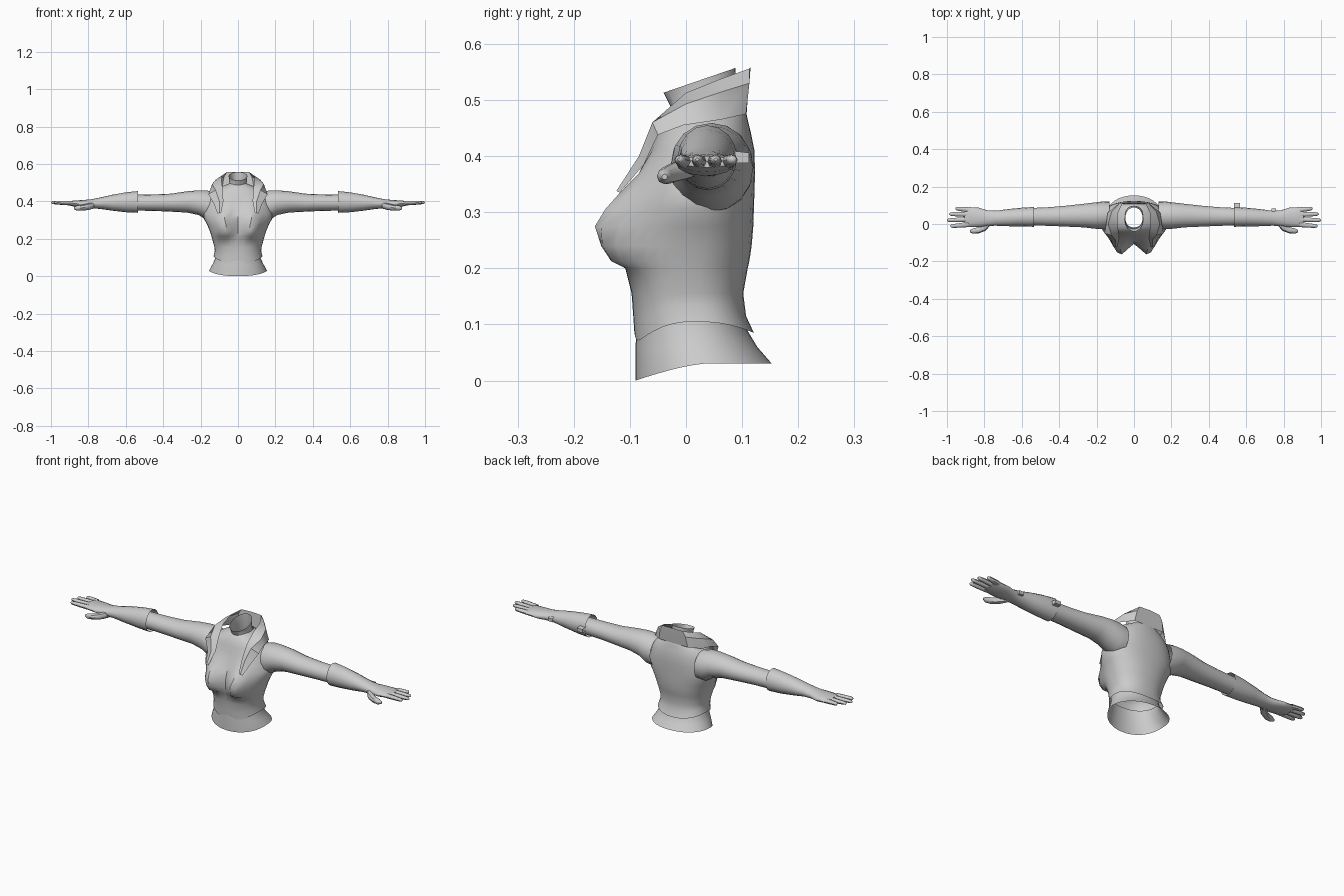
import bpy, bmesh
from math import sin, cos, pi, exp, copysign


def loft(name, rows, closed=True, cap=False, mirror=False, angle=45):
    """Skin consecutive rows of points into one smooth-shaded object."""
    bm = bmesh.new()
    vs = [[bm.verts.new(p) for p in r] for r in rows]
    n = len(rows[0])
    for a, b in zip(vs, vs[1:]):
        for i in range(n if closed else n - 1):
            j = (i + 1) % n
            bm.faces.new((a[i], a[j], b[j], b[i]))
    if cap:
        bm.faces.new(vs[-1])
    bmesh.ops.recalc_face_normals(bm, faces=bm.faces[:])
    me = bpy.data.meshes.new(name)
    bm.to_mesh(me)
    bm.free()
    ob = bpy.data.objects.new(name, me)
    bpy.context.collection.objects.link(ob)
    bpy.ops.object.select_all(action='DESELECT')
    ob.select_set(True)
    bpy.context.view_layer.objects.active = ob
    bpy.ops.object.shade_smooth_by_angle(angle=angle * pi / 180)
    if mirror:
        m = ob.modifiers.new("Mirror", 'MIRROR')
        m.use_clip = True
    return ob


def body_ring(z, hw, yf, yb, bump=0, n=36, e=2.3):
    """Horizontal rounded section; z may be a function of the angle (0 = front)."""
    pts = []
    for i in range(n):
        t = 2 * pi * i / n
        s, c = sin(t), cos(t)
        x = hw * copysign(abs(s) ** (2 / e), s)
        y = (yf + yb) / 2 - (yb - yf) / 2 * copysign(abs(c) ** (2 / e), c)
        if c > 0:
            y -= bump * exp(-((abs(x) - 0.075) / 0.05) ** 2)
        pts.append((x, y, z(t) if callable(z) else z))
    return pts


def arm_rings(sections, n=12):
    """Sections across the arm: x, y centre, z centre, y radius, z radius."""
    return [[(x, y + ry * cos(2 * pi * i / n), z + rz * sin(2 * pi * i / n))
             for i in range(n)] for x, y, z, ry, rz in sections]


# Bare waist flaring to the hips, open below
loft("waist", [
    body_ring(lambda t: 0.03 - 0.03 * max(0, cos(t)) ** 1.3, 0.155, -0.09, 0.153, e=2.1),
    body_ring(0.06, 0.138, -0.09, 0.127, e=2.1),
    body_ring(0.095, 0.121, -0.088, 0.106, e=2.1),
    body_ring(0.13, 0.118, -0.088, 0.098, e=2.1)])


# Jacket body with a scalloped hem
def hem(t):
    front, back = max(0, cos(t)), max(0, -cos(t))
    peak = 0.022 * exp(-(sin(t) / 0.25) ** 2) * (cos(t) > 0)
    return 0.105 - 0.042 * front ** 2 - 0.02 * back ** 2 + peak


loft("jacket_body", [
    body_ring(hem, 0.131, -0.092, 0.121),
    body_ring(lambda t: hem(t) + 0.03, 0.124, -0.094, 0.107)] + [
    body_ring(*s) for s in [
        (0.155, 0.126, -0.097, 0.102, 0), (0.2, 0.138, -0.105, 0.11, 0.01),
        (0.213, 0.142, -0.103, 0.113, 0.042), (0.24, 0.15, -0.1, 0.117, 0.063),
        (0.275, 0.165, -0.098, 0.12, 0.073), (0.305, 0.181, -0.09, 0.121, 0.06),
        (0.335, 0.185, -0.085, 0.122, 0.038), (0.37, 0.175, -0.075, 0.123, 0.014),
        (0.41, 0.162, -0.065, 0.122, 0), (0.44, 0.146, -0.055, 0.116, 0),
        (0.465, 0.115, -0.045, 0.11, 0), (0.485, 0.075, -0.03, 0.106, 0),
        (0.495, 0.048, -0.018, 0.095, 0)]])

# Neck stump with a slanted open top
loft("neck", [
    body_ring(0.45, 0.06, -0.04, 0.1, e=2),
    body_ring(lambda t: 0.495 - 0.012 * cos(t), 0.046, -0.025, 0.09, e=2),
    body_ring(lambda t: 0.535 - 0.022 * cos(t), 0.05, -0.04, 0.088, e=2)])

# Standing collar running down into the lapels: inner rim, fold, outer edge
loft("collar", [
    [(0, 0.115, 0.558), (0, 0.112, 0.53), (0, 0.108, 0.475)],
    [(0.06, 0.113, 0.556), (0.075, 0.113, 0.53), (0.085, 0.107, 0.475)],
    [(0.085, 0.06, 0.537), (0.12, 0.065, 0.515), (0.14, 0.062, 0.465)],
    [(0.088, 0.0, 0.513), (0.138, 0.0, 0.493), (0.15, -0.005, 0.455)],
    [(0.082, -0.045, 0.463), (0.12, -0.06, 0.46), (0.158, -0.05, 0.438)],
    [(0.078, -0.078, 0.4), (0.1, -0.084, 0.4), (0.128, -0.075, 0.385)],
    [(0.09, -0.122, 0.34), (0.1, -0.124, 0.338), (0.11, -0.118, 0.335)]],
    closed=False, mirror=True, angle=40)

# Sleeves
loft("sleeves", arm_rings([
    (0.13, 0.047, 0.375, 0.072, 0.075), (0.17, 0.046, 0.38, 0.074, 0.079),
    (0.21, 0.045, 0.393, 0.07, 0.066), (0.27, 0.045, 0.397, 0.063, 0.057),
    (0.36, 0.042, 0.393, 0.056, 0.048), (0.45, 0.04, 0.393, 0.05, 0.044),
    (0.56, 0.039, 0.393, 0.046, 0.042)], 16), mirror=True)

# Gloves: flared gauntlet narrowing to the wrist, then the palm
loft("gloves", arm_rings([
    (0.535, 0.038, 0.397, 0.053, 0.058), (0.6, 0.037, 0.395, 0.05, 0.053),
    (0.67, 0.034, 0.393, 0.046, 0.043), (0.74, 0.031, 0.39, 0.04, 0.03),
    (0.785, 0.031, 0.387, 0.042, 0.024), (0.83, 0.035, 0.386, 0.052, 0.021),
    (0.88, 0.037, 0.388, 0.053, 0.016), (0.905, 0.037, 0.39, 0.048, 0.01)], 16),
    cap=True, mirror=True)

# Fingers and thumbs
for name, y0, y1, tip in [("index", -0.003, -0.012, 0.982), ("middle", 0.024, 0.02, 1.0),
                          ("ring", 0.051, 0.053, 0.988), ("little", 0.076, 0.083, 0.955)]:
    secs = []
    for f, r in [(0, 0.0135), (0.4, 0.0125), (0.8, 0.0105), (0.95, 0.008), (1, 0.003)]:
        secs.append((0.885 + f * (tip - 0.885), y0 + f * (y1 - y0), 0.39 + 0.004 * f, r, r * 0.9))
    loft(name + "_fingers", arm_rings(secs, 8), cap=True, mirror=True)
loft("thumbs", arm_rings([
    (0.77, 0.01, 0.38, 0.02, 0.018), (0.795, -0.014, 0.373, 0.023, 0.018),
    (0.83, -0.033, 0.366, 0.017, 0.016), (0.86, -0.038, 0.364, 0.014, 0.014),
    (0.878, -0.038, 0.363, 0.005, 0.005)], 8), cap=True, mirror=True)

# Loose strap ends behind one glove
for name, x0, x1, y0, y1, z in [("cuff_strap", 0.535, 0.568, 0.06, 0.112, 0.4),
                                ("wrist_strap", 0.735, 0.76, 0.06, 0.082, 0.392)]:
    loft(name, [[(x, y0, z - 0.012), (x, y0, z + 0.012), (x, y1, z + 0.006), (x, y1, z - 0.012)]
                for x in (x0, x1)], cap=True, angle=30)
